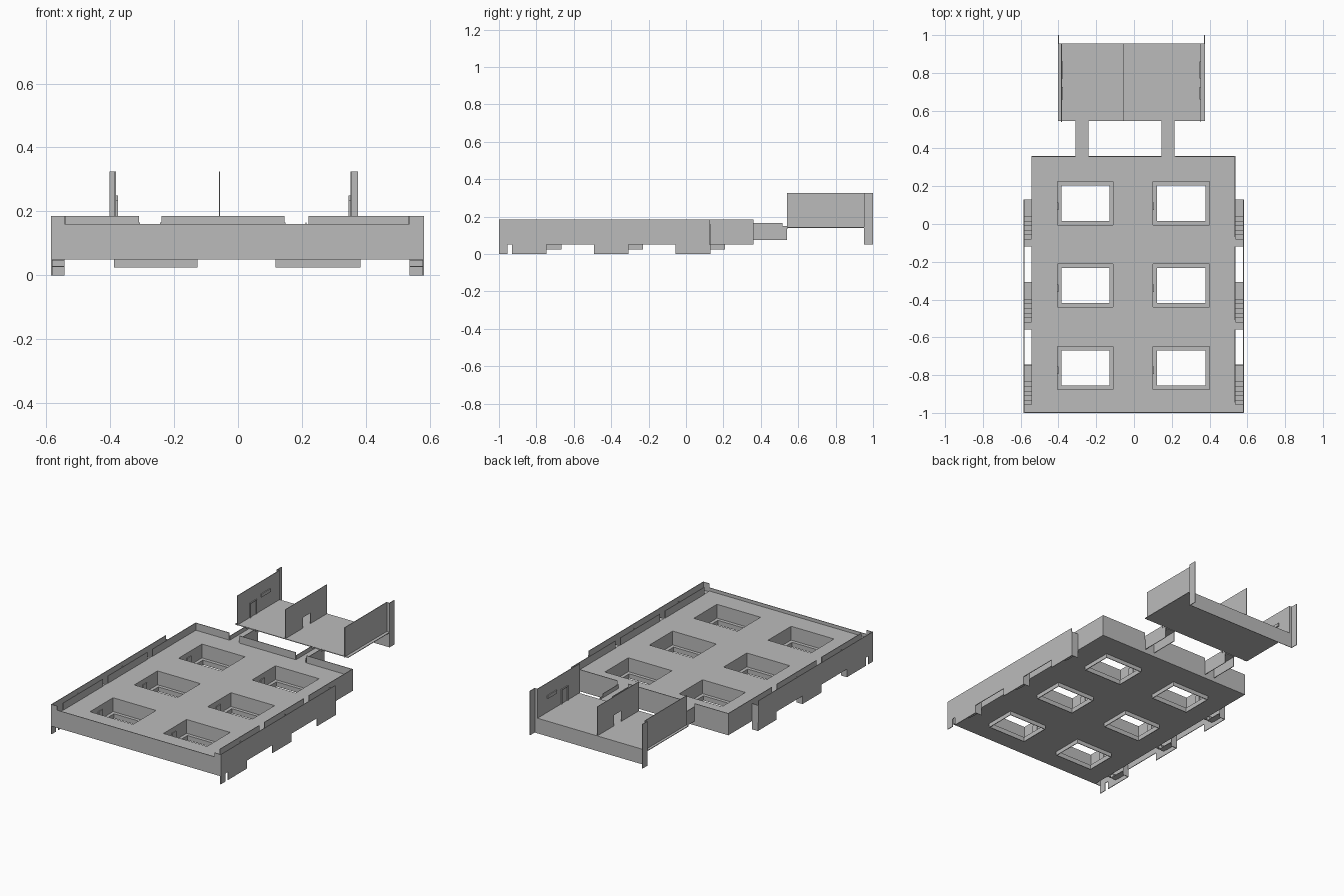
import bpy, bmesh

if "Cube" in bpy.data.objects:
    bpy.data.objects.remove(bpy.data.objects["Cube"])

grey = bpy.data.materials.new("light_grey")
grey.diffuse_color = (0.5, 0.5, 0.5, 1)
grey.use_nodes = True
grey.node_tree.nodes["Principled BSDF"].inputs["Base Color"].default_value = grey.diffuse_color
T = 0.004  # sheet thickness


def build(name, boxes):
    """One object from a list of (x0, x1, y0, y1, z0, z1) boxes."""
    bm = bmesh.new()
    for x0, x1, y0, y1, z0, z1 in boxes:
        vs = bmesh.ops.create_cube(bm, size=1)["verts"]
        for v in vs:
            v.co.x = x1 if v.co.x > 0 else x0
            v.co.y = y1 if v.co.y > 0 else y0
            v.co.z = z1 if v.co.z > 0 else z0
    me = bpy.data.meshes.new(name)
    bm.to_mesh(me)
    bm.free()
    me.materials.append(grey)
    ob = bpy.data.objects.new(name, me)
    bpy.context.collection.objects.link(ob)
    return ob


def holed_plate(xs, ys, z):
    """Flat sheet whose odd/odd grid cells are left open."""
    out = []
    for i in range(len(xs) - 1):
        for j in range(len(ys) - 1):
            if not (i % 2 and j % 2):
                out.append((xs[i], xs[i + 1], ys[j], ys[j + 1], z - T, z))
    return out


def frame(x0, x1, y0, y1, z0, z1):
    """Four thin walls around a rectangular opening."""
    return [(x0 - T, x0, y0, y1, z0, z1), (x1, x1 + T, y0, y1, z0, z1),
            (x0 - T, x1 + T, y0 - T, y0, z0, z1), (x0 - T, x1 + T, y1, y1 + T, z0, z1)]


L, R, F, B = -0.543, 0.537, -1.0, 0.36
LOW, FLOOR, TOP = 0.05, 0.14, 0.185
pit_x = [(-0.405, -0.11), (0.10, 0.40)]
pit_y = [(-0.875, -0.648), (-0.44, -0.212), (-0.005, 0.225)]
IN = 0.021  # ledge width inside each pit

# main floor and underside
flat = lambda pairs, d: [v for a, b in pairs for v in (a + d, b - d)]
build("main_floor", holed_plate([L] + flat(pit_x, 0) + [R], [F] + flat(pit_y, 0) + [B], FLOOR))
build("underside", holed_plate([L] + flat(pit_x, IN) + [R], [F] + flat(pit_y, IN) + [B], LOW + T))

# stepped pits with small door plates
for x0, x1 in pit_x:
    for y0, y1 in pit_y:
        boxes = frame(x0, x1, y0, y1, LOW, FLOOR - T)
        boxes += frame(x0 + IN, x1 - IN, y0 + IN, y1 - IN, 0.025, LOW)
        boxes.append((x0, x0 + 0.005, y0 + 0.08, y0 + 0.12, LOW, 0.11))
        build("pit", boxes)

# front wall across the full width, with taller corners
build("front_wall", [(-0.585, 0.582, F, F + T, LOW, 0.16),
                     (-0.585, L, F, F + T, 0.16, TOP), (R, 0.582, F, F + T, 0.16, TOP)])

# back wall with two openings for the walkways
build("back_wall", [(L, R, B - T, B, LOW, FLOOR), (L, -0.31, B - T, B, FLOOR, TOP),
                    (-0.24, 0.145, B - T, B, FLOOR, TOP), (0.22, R, B - T, B, FLOOR, TOP)])

# side walls, open at each stair landing, with stair bays outside
bay_y = [-0.995, -0.558, -0.12]
for side, inner, outer in (("left", L, -0.585), ("right", R, 0.582)):
    s = -1 if side == "left" else 1
    wx = sorted((inner, inner - s * T))
    ox = sorted((outer, outer - s * T))
    bx = sorted((inner, outer))
    wall = [(*wx, F, B, LOW, FLOOR)]
    edges = bay_y + [B]
    for y, nxt in zip(edges, edges[1:]):
        wall.append((*wx, y + 0.05, nxt, FLOOR, TOP))
    build(side + "_wall", wall)
    build(side + "_outer_wall", [(*ox, F, 0.125, LOW, TOP), (*ox, F, -0.955, 0, LOW)])
    for y in bay_y:
        stairs = [(*bx, y, y + 0.04, 0.125, 0.135)]
        for k in range(5):
            ya = y + 0.04 + k * 0.024
            za = 0.12 - k * 0.018
            stairs.append((*bx, ya, ya + 0.024, za - 0.02, za))
        stairs.append((*bx, y + 0.16, y + 0.25, 0.026, 0.03))
        build(side + "_stairs", stairs)
        build(side + "_bay_wall", [(*ox, y + 0.065, y + 0.247, 0, LOW),
                                   (*bx, y + 0.247, y + 0.25, 0.0, 0.16)])

# two walkways with low side walls
for x0, x1 in ((-0.31, -0.24), (0.145, 0.215)):
    boxes = [(x0, x1, B, 0.545, FLOOR - T, FLOOR)]
    for x in (x0, x1 - T):
        boxes += [(x, x + T, B, 0.515, 0.075, 0.165), (x, x + T, 0.515, 0.54, 0.075, 0.15)]
    build("walkway", boxes)

# rear platform
build("rear_platform", [(-0.402, 0.375, 0.545, 0.955, FLOOR, FLOOR + T),
                        (-0.402, 0.375, 0.952, 0.955, LOW, FLOOR)])
for name, xi, xo in (("left", -0.382, -0.402), ("right", 0.352, 0.375)):
    s = -1 if name == "left" else 1
    wx = sorted((xi, xi + s * T))
    ox = sorted((xo, xo - s * T))
    build("platform_%s_wall" % name, [
        (*wx, 0.54, 0.955, FLOOR, 0.325),
        (*sorted((xi, xo)), 0.952, 0.955, LOW, 0.325),
        (*ox, 0.955, 1.0, LOW, 0.325)])
    # door and window plates on the inner face
    px = sorted((xi, xi - s * 0.006))
    build("platform_%s_door" % name, [(*px, 0.66, 0.665, FLOOR, 0.23), (*px, 0.72, 0.725, FLOOR, 0.23),
                                      (*px, 0.66, 0.725, 0.23, 0.235)])
    build("platform_%s_window" % name, [(*px, 0.77, 0.86, 0.23, 0.25)])

# dividing wall with a doorway
d0, d1 = -0.059, -0.056
build("platform_divider", [(d0, d1, 0.545, 0.72, FLOOR, 0.325), (d0, d1, 0.79, 0.955, FLOOR, 0.325),
                           (d0, d1, 0.72, 0.79, 0.21, 0.325)])
